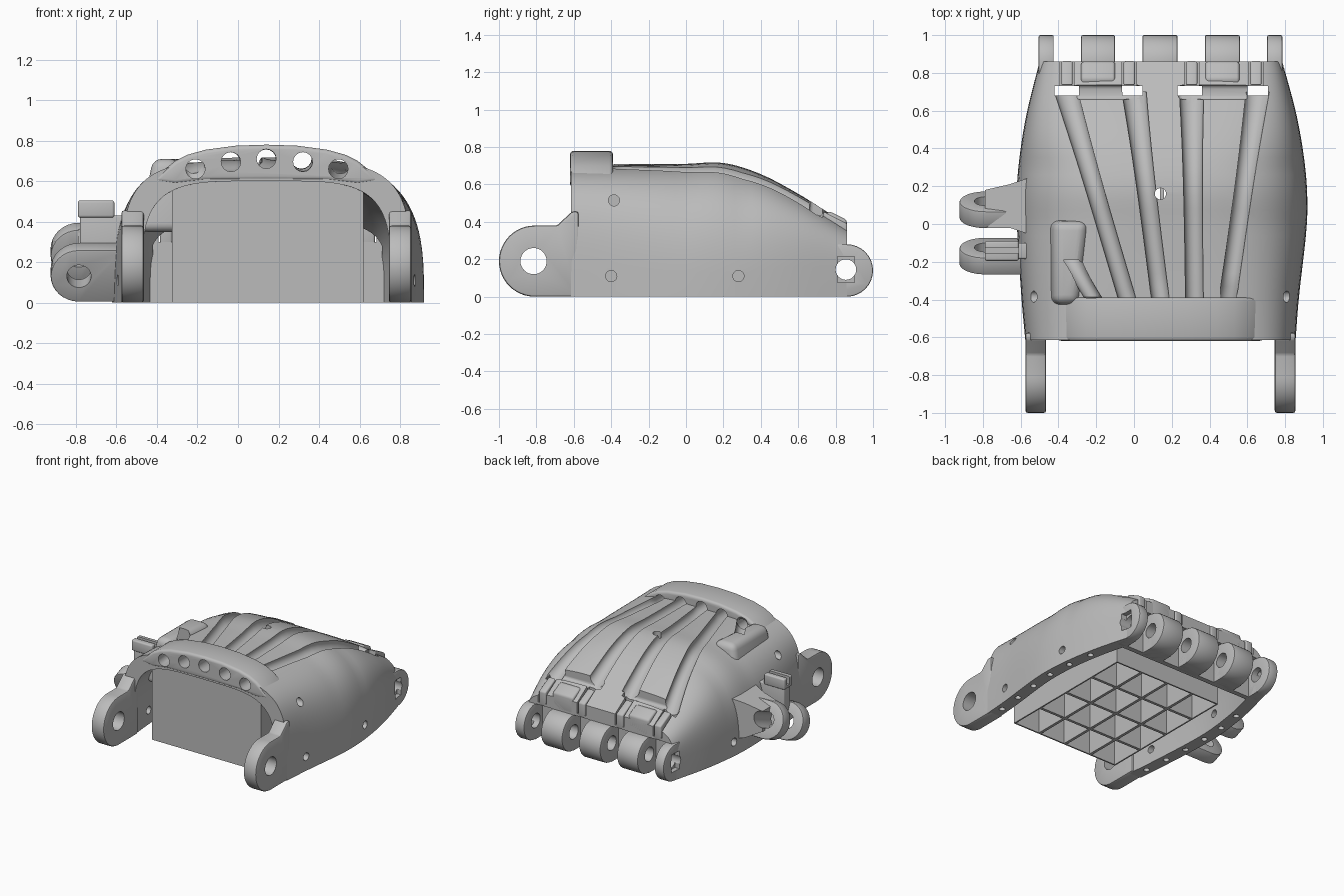
import bpy, bmesh
from math import pi, sin, cos, radians
from mathutils import Matrix, Vector

if "Cube" in bpy.data.objects:
    bpy.data.objects.remove(bpy.data.objects["Cube"])

grey = bpy.data.materials.new("plain_grey")
grey.use_nodes = True
COL = (0.5, 0.5, 0.5, 1)
grey.diffuse_color = COL
grey.node_tree.nodes["Principled BSDF"].inputs["Base Color"].default_value = COL
MID = 0.14


# ---------- helpers ----------
def finish(bm, name):
    bmesh.ops.recalc_face_normals(bm, faces=bm.faces)
    me = bpy.data.meshes.new(name)
    bm.to_mesh(me)
    bm.free()
    me.materials.append(grey)
    ob = bpy.data.objects.new(name, me)
    bpy.context.scene.collection.objects.link(ob)
    return ob


def loft(name, rings):
    """Closed solid through equal-length rings of points."""
    bm = bmesh.new()
    vs = [[bm.verts.new(p) for p in r] for r in rings]
    n = len(vs[0])
    for a, b in zip(vs, vs[1:]):
        for i in range(n):
            bm.faces.new((a[i], a[(i + 1) % n], b[(i + 1) % n], b[i]))
    bm.faces.new(vs[0])
    bm.faces.new(vs[-1])
    return finish(bm, name)


def plate(name, profile, x0, x1):
    """Side profile of (y, z) points extruded along x."""
    return loft(name, [[(x, y, z) for y, z in profile] for x in (x0, x1)])


def box(name, lo, hi):
    bm = bmesh.new()
    bmesh.ops.create_cube(bm, size=1)
    for v in bm.verts:
        v.co = [l + (c + 0.5) * (h - l) for c, l, h in zip(v.co, lo, hi)]
    return finish(bm, name)


def rod(name, centre, radius, length, axis, segs=32):
    bm = bmesh.new()
    rot = Vector(axis).to_track_quat('Z', 'Y').to_matrix().to_4x4()
    bmesh.ops.create_cone(bm, cap_ends=True, segments=segs, radius1=radius, radius2=radius,
                          depth=length, matrix=Matrix.Translation(centre) @ rot)
    return finish(bm, name)


def apply_mod(ob, mod):
    bpy.context.view_layer.objects.active = ob
    bpy.ops.object.modifier_apply(modifier=mod.name)


def combine(ob, tools, op='DIFFERENCE', keep=False):
    for t in tools:
        m = ob.modifiers.new("bool", 'BOOLEAN')
        m.operation, m.object, m.solver = op, t, 'EXACT'
        apply_mod(ob, m)
    if not keep:
        for t in tools:
            bpy.data.objects.remove(t)
    return ob


def bevel(ob, width, segs=3):
    m = ob.modifiers.new("bevel", 'BEVEL')
    m.width, m.segments, m.limit_method, m.angle_limit = width, segs, 'ANGLE', radians(40)
    apply_mod(ob, m)
    return ob


def smooth_key(keys, y):
    """Cubic interpolation through (y, value) keys."""
    y = min(max(y, keys[0][0]), keys[-1][0])
    i = max(k for k in range(len(keys) - 1) if keys[k][0] <= y)
    def slope(k):
        a, b = keys[max(k - 1, 0)], keys[min(k + 1, len(keys) - 1)]
        return (b[1] - a[1]) / (b[0] - a[0])
    (y0, v0), (y1, v1) = keys[i], keys[i + 1]
    d = y1 - y0
    s = (y - y0) / d
    return ((2*s**3 - 3*s*s + 1) * v0 + (s**3 - 2*s*s + s) * d * slope(i)
            + (3*s*s - 2*s**3) * v1 + (s**3 - s*s) * d * slope(i + 1))


# ---------- palm surface ----------
HEIGHT = [(-0.62, .70), (-0.2, .705), (0, .71), (.2, .715), (.4, .655), (.6, .55), (.76, .45), (.86, .385)]
LEFT = [(-0.62, -.575), (-0.4, -.595), (0, -.62), (.2, -.62), (.4, -.6), (.6, -.565), (.86, -.5)]
RIGHT = [(-0.62, .855), (-0.4, .872), (0, .915), (.2, .915), (.4, .893), (.6, .855), (.86, .785)]


def section(y):
    a, b = smooth_key(LEFT, y), smooth_key(RIGHT, y)
    n = 3.2 + 1.1 * max(0, -y / 0.62) + 2.3 * max(0, (y - 0.3) / 0.56)
    return (a + b) / 2, (b - a) / 2, smooth_key(HEIGHT, y), n


def surface_z(x, y):
    c, w, h, n = section(y)
    return h * max(0, 1 - abs((x - c) / w) ** n) ** (1 / n)


def palm_solid(name, inset, y0, y1, floor):
    rings = []
    for k in range(33):
        y = y0 + (y1 - y0) * k / 32
        c, w, h, n = section(y)
        w, h = w - inset, h - inset
        ring = [(c + w, y, floor)]
        for i in range(1, 48):
            a = pi * i / 48
            ca = cos(a)
            ring.append((c + w * abs(ca) ** (2 / n) * (1 if ca > 0 else -1), y, h * sin(a) ** (2 / n)))
        rings.append(ring + [(c - w, y, floor)])
    return loft(name, rings)


# Hollow palm shell
shell = palm_solid("palm_shell", 0, -0.615, 0.86, 0)
combine(shell, [palm_solid("cut", 0.1, -0.75, 0.73, -0.06)])

# Raised wrist arch
half = [(0, .78), (.15, .775), (.3, .755), (.39, .73), (.45, .7), (.5, .66), (.56, .6), (.45, .585), (.3, .603), (0, .605)]
outline = half + [(-x, z) for x, z in reversed(half[1:-1])]
arch = loft("wrist_arch", [[(MID + x, y, z) for x, z in outline] for y in (-0.62, -0.39)])
bevel(arch, 0.02)

# Thumb-side hump on the back of the hand
hump = loft("thumb_hump", [[(x0, y0, z), (x1, y0, z), (x1 + .05, y1, z), (x0, y1, z)]
                           for z, x0, x1, y0, y1 in ((.35, -.49, -.24, -.46, .05), (.71, -.42, -.3, -.42, .01))])
bevel(hump, 0.045, 4)

# Cord channels run from the arch holes along the surface
HOLES = [(-0.21, .66), (-0.035, .695), (.14, .71), (.32, .695), (.495, .66)]
ENDS = [(-0.34, -.19), (-0.36, .7), (0, .7), (.305, .7), (.655, .7)]
channels = []
for (hx, hz), (ex, ey) in zip(HOLES, ENDS):
    path = [(hx, -0.7, hz, .048), (hx, -0.4, hz, .048)]
    for k in range(1, 17):
        s = k / 16
        x, y = hx + (ex - hx) * s, -0.4 + (ey + 0.4) * s
        path.append((x, y, max(surface_z(x, y) - 0.005, .65 if ey < 0 else 0), .048 + .018 * s ** 3))
    channels.append(loft("cut", [[(x + r * cos(a * pi / 8), y, z + r * sin(a * pi / 8)) for a in range(16)]
                                 for x, y, z, r in path]))
combine(arch, channels, keep=True)
combine(hump, channels[:1], keep=True)
combine(shell, channels)

# Knuckle row: gaps, windows, troughs and clip slots
KNUCKLES = [(-.505, -.425), (-.28, -.1), (.045, .23), (.375, .56), (.705, .785)]
WINDOWS = [(-.42, -.29), (-.06, .045), (.23, .36), (.6, .71)]
CLIPS = [-.355, -.025, .305, .645]
cuts = []
for (_, a), (b, _) in zip(KNUCKLES, KNUCKLES[1:]):
    cuts.append(box("cut", (a, .77, -.1), (b, 1, .28)))
for (a, b), x in zip(WINDOWS, CLIPS):
    cuts.append(box("cut", (a, .68, -.1), (b, .731, 1)))
    cuts.append(box("cut", (x - .038, .7, .3), (x + .038, .9, 1)))
for a, b in ((-.41, .04), (.235, .7)):
    cuts.append(bevel(box("cut", (a, .66, .435), (b, .735, 1)), .02))

# Hinge pin bore and its side pockets
BORE = (MID, .855, .145)
cuts.append(rod("cut", BORE, .055, 2, (1, 0, 0)))
for x0, x1 in ((-.6, -.47), (.75, .9)):
    cuts.append(box("cut", (x0, .81, .075), (x1, .9, .215)))

# Pin holes in the sides, the top and the bottom rim
for y, z in ((-.4, .11), (.28, .11), (-.385, .515)):
    cuts.append(rod("cut", (MID, y, z), .03, 2.2, (1, 0, 0), 20))
cuts.append(rod("cut", (MID, .16, .7), .03, .4, (0, 0, 1), 20))
for k in range(6):
    y = -0.5 + k * 0.2
    c, w, _, _ = section(y)
    for s in (-1, 1):
        cuts.append(rod("cut", (c + s * (w - .05), y, 0), .022, .12, (0, 0, 1), 12))
combine(shell, cuts)

# Knuckle hinges
arc = [(.86 + .14 * sin(t * pi / 16), .14 - .14 * cos(t * pi / 16)) for t in range(17)]
for i, (a, b) in enumerate(KNUCKLES):
    k = bevel(plate("knuckle_hinge_%d" % (i + 1), [(.74, 0)] + arc + [(.74, .28)], a, b), 0.008, 2)
    cuts = [rod("cut", BORE, .055, 2, (1, 0, 0))]
    if i in (0, 4):
        x = a if i == 0 else b
        cuts.append(box("cut", (x - .035, .81, .075), (x + .035, .9, .215)))
    combine(k, cuts)

# Clips and saddles above the hinges
for i, x in enumerate(CLIPS):
    bevel(plate("cord_clip_%d" % (i + 1), [(.735, .28), (.862, .28), (.862, .39), (.735, .455)],
                x - .03, x + .03), 0.01)
for i, x in enumerate((-.19, .468)):
    bevel(plate("knuckle_saddle_%d" % (i + 1), [(.74, .28), (.86, .28), (.86, .41), (.77, .455), (.74, .445)],
                x - .09, x + .09), 0.015)

# Wrist lugs
arc = [(-.81 - .19 * sin(t * pi / 24), .19 - .19 * cos(t * pi / 24)) for t in range(25)]
for name, a, b in (("right_wrist_lug", -.575, -.465), ("left_wrist_lug", .745, .855)):
    lug = bevel(plate(name, arc + [(-.69, .38), (-.61, .455), (-.575, .455), (-.575, 0)], a, b), 0.012, 2)
    combine(lug, [rod("cut", ((a + b) / 2, -.815, .19), .07, 1, (1, 0, 0))])

# Thumb hinge: two tilted lugs on arms
axis = Vector((0, cos(radians(23)), sin(radians(23))))
tilt = Matrix.Rotation(radians(23), 4, 'X')
arc = [(-.14 * sin(t * pi / 16), -.14 * cos(t * pi / 16)) for t in range(17)]
for name, y, z in (("thumb_lug_front", -.17, .15), ("thumb_lug_rear", .075, .25)):
    centre = Vector((-.785, y, z))
    prof = arc + [(.22, .14), (.22, -.14)]
    lug = loft(name, [[centre + tilt @ Vector((x, d, h)) for x, h in prof] for d in (-.05, .05)])
    bevel(lug, 0.01, 2)
    combine(lug, [rod("cut", centre, .06, .5, axis)])

# Thumb hinge root, cap and fairing
cap = bevel(box("thumb_cap", (-.79, -.195, .42), (-.61, -.09, .505)), 0.012)
combine(cap, [box("cut", (-.8, -.155, .445), (-.6, -.125, .6))])
bevel(box("thumb_cap_post", (-.78, -.185, .2), (-.5, -.1, .43)), 0.01)
loft("thumb_fairing", [[(x, y0, z0), (x, y1, z0), (x, y1, z1), (x, y0, z1)]
                       for x, y0, y1, z0, z1 in ((-.79, -.02, .18, .2, .36), (-.66, -.02, .21, .13, .4),
                                                 (-.54, -.06, .25, .1, .43))])
combine(bpy.data.objects["thumb_fairing"], [rod("cut", (-.785, .075, .25), .06, .5, axis)])

# Cellular support block inside the palm
X0, X1, Y0, Y1, N = -.325, .62, -.6, .55, 4
block = box("support_block", (X0, Y0, 0), (X1, Y1, .8))
px, py, wall = (X1 - X0) / N, (Y1 - Y0) / N, .011
combine(block, [box("cut", (X0 + i * px + wall, Y0 + j * py + wall, -.1),
                    (X0 + (i + 1) * px - wall, Y0 + (j + 1) * py - wall, 1))
                for i in range(N) for j in range(N)])
combine(block, [palm_solid("cut", .09, -.7, .7, -.05)], 'INTERSECT')

# Smooth shading with crisp edges
bpy.ops.object.select_all(action='DESELECT')
for ob in bpy.context.scene.objects:
    if ob.type == 'MESH':
        ob.select_set(True)
        bpy.context.view_layer.objects.active = ob
bpy.ops.object.shade_smooth_by_angle(angle=radians(35))
